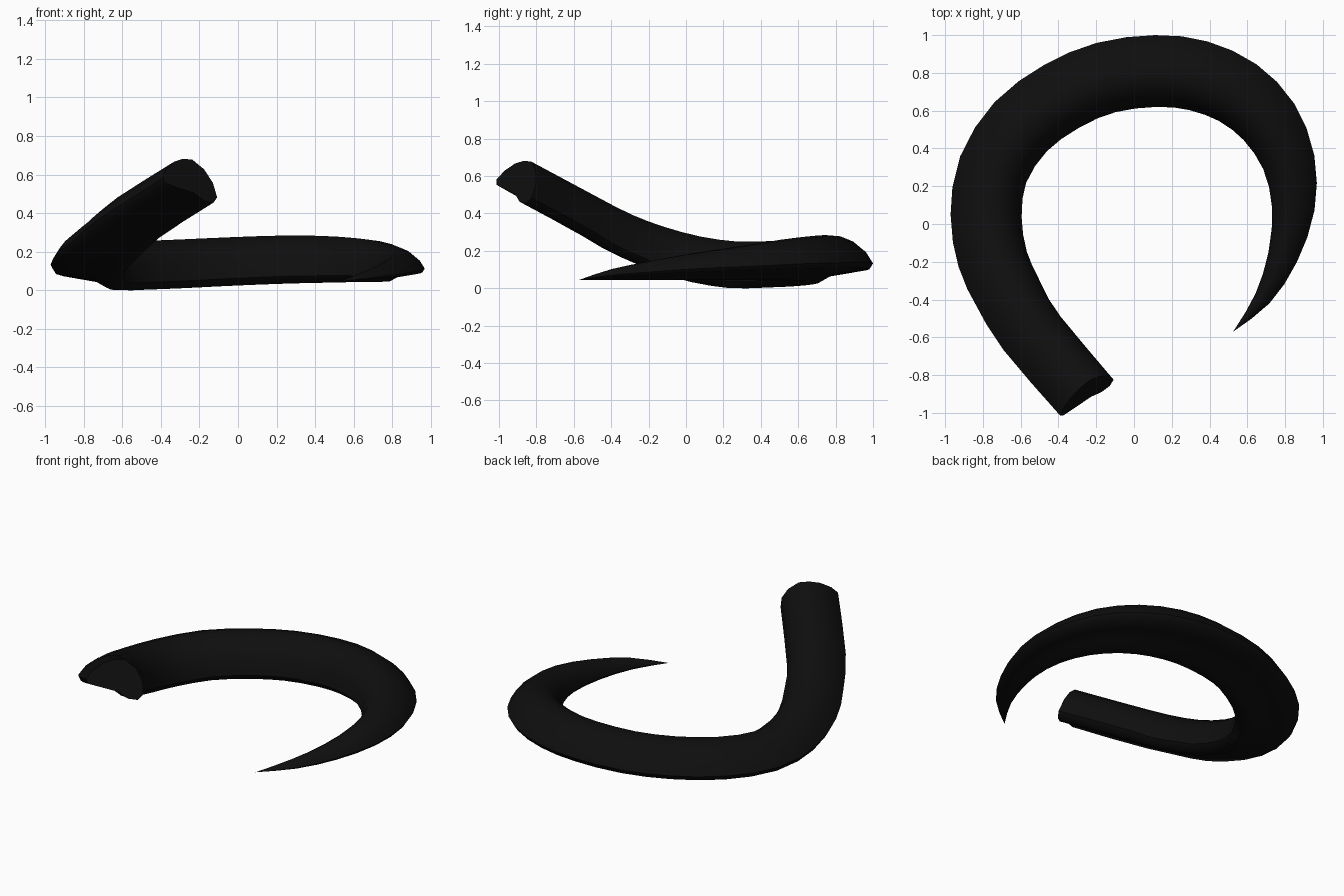
import bpy, bmesh, math
from mathutils import Vector

old = bpy.data.objects.get("Cube")
if old:
    bpy.data.objects.remove(old, do_unlink=True)

# Centre line of the horn from root to tip: x, y, z, half width
PATH = [Vector(p) for p in (
    (-.255, -.905, .565, .175), (-.545, -.565, .38, .178),
    (-.67, -.355, .27, .182), (-.75, -.175, .2, .186),
    (-.783, .05, .14, .188), (-.745, .29, .11, .188),
    (-.6, .515, .113, .19), (-.385, .675, .12, .19),
    (-.15, .775, .13, .19), (.115, .81, .14, .19),
    (.34, .785, .145, .188), (.55, .695, .144, .18),
    (.715, .54, .138, .165), (.82, .325, .124, .14),
    (.843, .08, .11, .113), (.787, -.175, .09, .08),
    (.68, -.395, .07, .045), (.525, -.57, .045, 0))]

# Cross-section in half widths: outward, upward (rounded top, hollowed underside)
SECTION = [(1, -.04), (.9, -.2), (.35, -.29), (-.15, -.37), (-.5, -.57),
           (-.82, -.58), (-1, -.38), (-.92, .08), (-.66, .48), (-.26, .74),
           (.1, .71), (.45, .57), (.8, .28)]
STEPS = 2


def spline(t):
    """Catmull-Rom point on the path, t counted in stations."""
    last = len(PATH) - 1
    i = min(int(t), last - 1)
    f = t - i
    b, c = PATH[i], PATH[i + 1]
    a = PATH[i - 1] if i else b * 2 - c
    d = PATH[i + 2] if i + 2 <= last else c * 2 - b
    return b + (c - a) * (f / 2) + (a * 2 - b * 5 + c * 4 - d) * (f * f / 2) \
        + (b * 3 - a - c * 3 + d) * (f ** 3 / 2)


# Sweep the section along the path
bm = bmesh.new()
rings = []
last = len(PATH) - 1
for k in range(last * STEPS + 1):
    t = k / STEPS
    p = spline(t)
    tangent = (spline(min(t + .05, last)) - spline(max(t - .05, 0))).to_3d().normalized()
    side = Vector((0, 0, 1)).cross(tangent).normalized()
    up = tangent.cross(side)
    roll = .14 * max(0, 1 - t / 4)
    ca, sa = math.cos(roll), math.sin(roll)
    w = max(p.w, 0)
    rings.append([bm.verts.new(p.to_3d() + side * w * (u * ca - v * sa)
                               + up * w * (u * sa + v * ca)) for u, v in SECTION])

n = len(SECTION)
for r, s in zip(rings, rings[1:]):
    for j in range(n):
        bm.faces.new((r[j], r[(j + 1) % n], s[(j + 1) % n], s[j]))
bm.faces.new(rings[0])  # flat root end
bmesh.ops.remove_doubles(bm, verts=bm.verts, dist=1e-4)
bmesh.ops.recalc_face_normals(bm, faces=bm.faces)

mesh = bpy.data.meshes.new("horn")
bm.to_mesh(mesh)
bm.free()
horn = bpy.data.objects.new("horn", mesh)
bpy.context.collection.objects.link(horn)

# Near-black horn material
mat = bpy.data.materials.new("horn_black")
mat.use_nodes = True
color = (.0045, .0045, .0045, 1)
mat.diffuse_color = color
for node in mat.node_tree.nodes:
    if node.type == 'BSDF_PRINCIPLED':
        node.inputs["Base Color"].default_value = color
mesh.materials.append(mat)

bpy.ops.object.select_all(action='DESELECT')
horn.select_set(True)
bpy.context.view_layer.objects.active = horn
bpy.ops.object.shade_smooth_by_angle(angle=math.radians(50))
